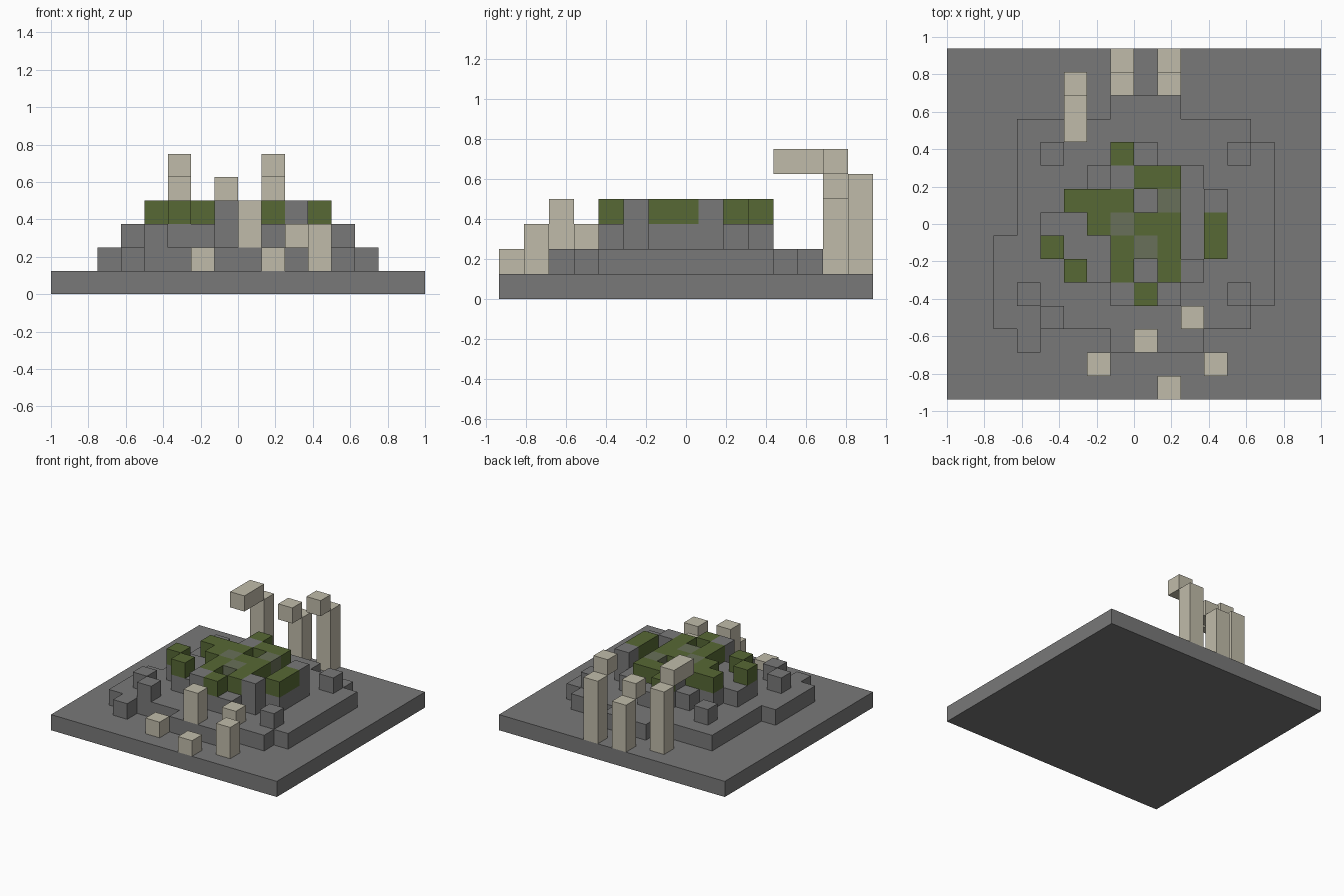
import bpy
import bmesh
from math import radians

cube = bpy.data.objects.get("Cube")
if cube:
    bpy.data.objects.remove(cube, do_unlink=True)

U = 0.125          # edge of one block
COLS, ROWS = 16, 15


def material(name, rgb):
    mat = bpy.data.materials.new(name)
    mat.use_nodes = True
    mat.diffuse_color = (*rgb, 1)
    mat.node_tree.nodes["Principled BSDF"].inputs["Base Color"].default_value = (*rgb, 1)
    return mat


stone = material("grey stone", (0.19, 0.19, 0.19))
moss = material("moss green", (0.095, 0.14, 0.035))
mossy = material("mossy stone", (0.14, 0.16, 0.1))
bone = material("pale limestone", (0.53, 0.50, 0.40))

SIDES = {
    (1, 0, 0): ((1, 0, 0), (1, 1, 0), (1, 1, 1), (1, 0, 1)),
    (-1, 0, 0): ((0, 1, 0), (0, 0, 0), (0, 0, 1), (0, 1, 1)),
    (0, 1, 0): ((1, 1, 0), (0, 1, 0), (0, 1, 1), (1, 1, 1)),
    (0, -1, 0): ((0, 0, 0), (1, 0, 0), (1, 0, 1), (0, 0, 1)),
    (0, 0, 1): ((0, 0, 1), (1, 0, 1), (1, 1, 1), (0, 1, 1)),
    (0, 0, -1): ((0, 1, 0), (1, 1, 0), (1, 0, 0), (0, 0, 0)),
}


def block(i, j, k, ni=1, nj=1, nk=1):
    """Grid cells of a cuboid: column, row, level and counts."""
    return {(a, b, c) for a in range(i, i + ni)
            for b in range(j, j + nj) for c in range(k, k + nk)}


def build(name, cells, mat):
    """Outer skin of a set of grid cells, merged into large flat faces."""
    bm = bmesh.new()
    for cell in cells:
        for step, corners in SIDES.items():
            if tuple(c + s for c, s in zip(cell, step)) in cells:
                continue
            bm.faces.new([bm.verts.new(((cell[0] + x - COLS / 2) * U,
                                        (cell[1] + y - ROWS / 2) * U,
                                        (cell[2] + z) * U)) for x, y, z in corners])
    bmesh.ops.remove_doubles(bm, verts=bm.verts[:], dist=0.001)
    bmesh.ops.dissolve_limit(bm, angle_limit=radians(1),
                             verts=bm.verts[:], edges=bm.edges[:])
    bmesh.ops.triangulate(bm, faces=[f for f in bm.faces if len(f.verts) > 4])
    mesh = bpy.data.meshes.new(name)
    bm.to_mesh(mesh)
    bm.free()
    mesh.materials.append(mat)
    obj = bpy.data.objects.new(name, mesh)
    bpy.context.collection.objects.link(obj)


# Ground slab
build("ground_slab", block(0, 0, 0, COLS, ROWS), stone)

# Lower terrace with its ragged rim
build("lower_terrace",
      block(3, 3, 1, 10, 9) | block(2, 3, 1, 1, 4) | block(13, 4, 1, 1, 7)
      | block(7, 2, 1, 4) | block(7, 12, 1, 3) | block(3, 2, 1), stone)

# Upper terrace, stepped like a disc
build("upper_terrace",
      block(7, 4, 2, 3) | block(5, 5, 2, 6) | block(4, 6, 2, 8, 2)
      | block(5, 8, 2, 7) | block(6, 9, 2, 5) | block(7, 10, 2, 2), stone)

# Loose stones standing around the upper terrace
for n, (i, j) in enumerate([(3, 4), (4, 3), (4, 10), (12, 4), (12, 10)], 1):
    build(f"loose_stone_{n}", block(i, j, 2), stone)

# Grey stones on the top level
build("top_stones", block(7, 4, 3) | block(10, 5, 3) | block(11, 8, 3)
      | block(7, 9, 3), stone)

# Moss covered blocks on the top level
build("moss_blocks",
      block(8, 4, 3) | block(5, 5, 3) | block(7, 5, 3) | block(9, 5, 3)
      | block(4, 6, 3) | block(7, 6, 3) | block(9, 6, 3) | block(11, 6, 3, 1, 2)
      | block(6, 7, 3) | block(8, 7, 3, 2) | block(5, 8, 3, 3)
      | block(8, 9, 3, 2) | block(7, 10, 3), moss)

# Half overgrown stones among the moss
build("overgrown_stones", block(7, 7, 3) | block(8, 6, 3) | block(9, 8, 3), mossy)

# Short pillars in front: column, row, level, height
for n, (i, j, k, h) in enumerate([(6, 1, 1, 1), (9, 0, 1, 1), (11, 1, 1, 2),
                                  (8, 2, 2, 2), (10, 3, 2, 1)], 1):
    build(f"front_pillar_{n}", block(i, j, k, nk=h), bone)

# Hooked pillars at the back: column, row, height, overhang length
for n, (i, j, h, reach) in enumerate([(5, 13, 4, 2), (7, 14, 3, 1), (9, 14, 4, 1)], 1):
    build(f"back_pillar_{n}", block(i, j, 1, nk=h), bone)
    build(f"back_overhang_{n}", block(i, j - reach, h + 1, nj=reach), bone)
